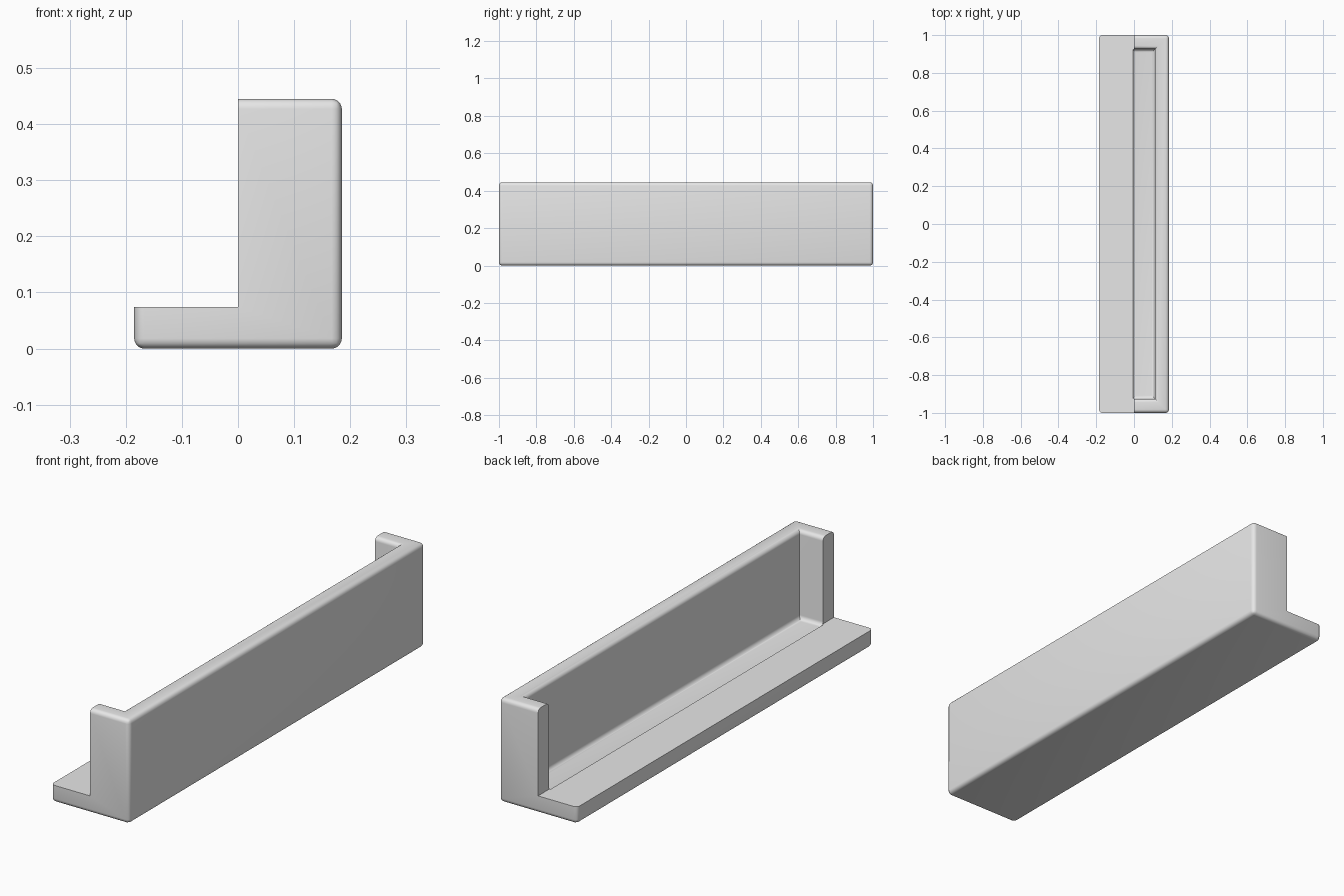
import bpy, bmesh, math

if "Cube" in bpy.data.objects:
    bpy.data.objects.remove(bpy.data.objects["Cube"])

R = 0.018                      # edge rounding
HX, HY, H = 0.185, 1.0, 0.445  # half width, half length, height
T = 0.074                      # wall and shelf thickness
LIP = 0.008                    # shallow recess of the pocket floor

grey = bpy.data.materials.new("light grey")
grey.diffuse_color = (0.8, 0.8, 0.8, 1)
grey.use_nodes = True
grey.node_tree.nodes["Principled BSDF"].inputs["Base Color"].default_value = grey.diffuse_color


def make(name, bm):
    bmesh.ops.recalc_face_normals(bm, faces=bm.faces)
    me = bpy.data.meshes.new(name)
    bm.to_mesh(me)
    bm.free()
    me.materials.append(grey)
    ob = bpy.data.objects.new(name, me)
    bpy.context.collection.objects.link(ob)
    return ob


def loft(rings):
    """Stack of rectangles (x0, x1, half_y, z) joined into a closed solid."""
    bm = bmesh.new()
    loops = [[bm.verts.new(p) for p in ((x0, -y, z), (x1, -y, z), (x1, y, z), (x0, y, z))]
             for x0, x1, y, z in rings]
    for a, b in zip(loops, loops[1:]):
        for i in range(4):
            j = (i + 1) % 4
            bm.faces.new((a[i], a[j], b[j], b[i]))
    bm.faces.new(loops[0][::-1])
    bm.faces.new(loops[-1])
    return bm


# Holder: a block rounded on every outer edge
bm = loft([(-HX, HX, HY, 0), (-HX, HX, HY, H)])
bmesh.ops.bevel(bm, geom=bm.edges[:], offset=R, segments=6, profile=0.5, affect='EDGES')
holder = make("tray_holder", bm)

# Cutter that leaves the low shelf
shelf_cut = make("shelf_cutter", loft([(-1, 0, 2, T), (-1, 0, 2, 1)]))

# Pocket cutter: filleted floor below, flared rim on top
x0, x1, y, zf = -LIP, HX - T, HY - T, T - LIP
rings = []
for i in range(7):
    a = math.radians(15 * i)
    d = R * (1 - math.sin(a))
    rings.append((x0 + d, x1 - d, y - d, zf + R * (1 - math.cos(a))))
for i in range(7):
    a = math.radians(15 * i)
    d = R * (1 - math.cos(a))
    rings.append((x0 - d, x1 + d, y + d, H - R + R * math.sin(a)))
rings.append((x0 - R, x1 + R, y + R, H + 0.1))
pocket_cut = make("pocket_cutter", loft(rings))

for cutter in (shelf_cut, pocket_cut):
    cutter.hide_render = True
    mod = holder.modifiers.new(cutter.name, 'BOOLEAN')
    mod.operation = 'DIFFERENCE'
    mod.solver = 'EXACT'
    mod.object = cutter

bpy.context.view_layer.objects.active = holder
holder.select_set(True)
for mod in list(holder.modifiers):
    bpy.ops.object.modifier_apply(modifier=mod.name)
for cutter in (shelf_cut, pocket_cut):
    bpy.data.objects.remove(cutter)

bpy.ops.object.select_all(action='DESELECT')
holder.select_set(True)
bpy.ops.object.shade_smooth_by_angle(angle=math.radians(30))
